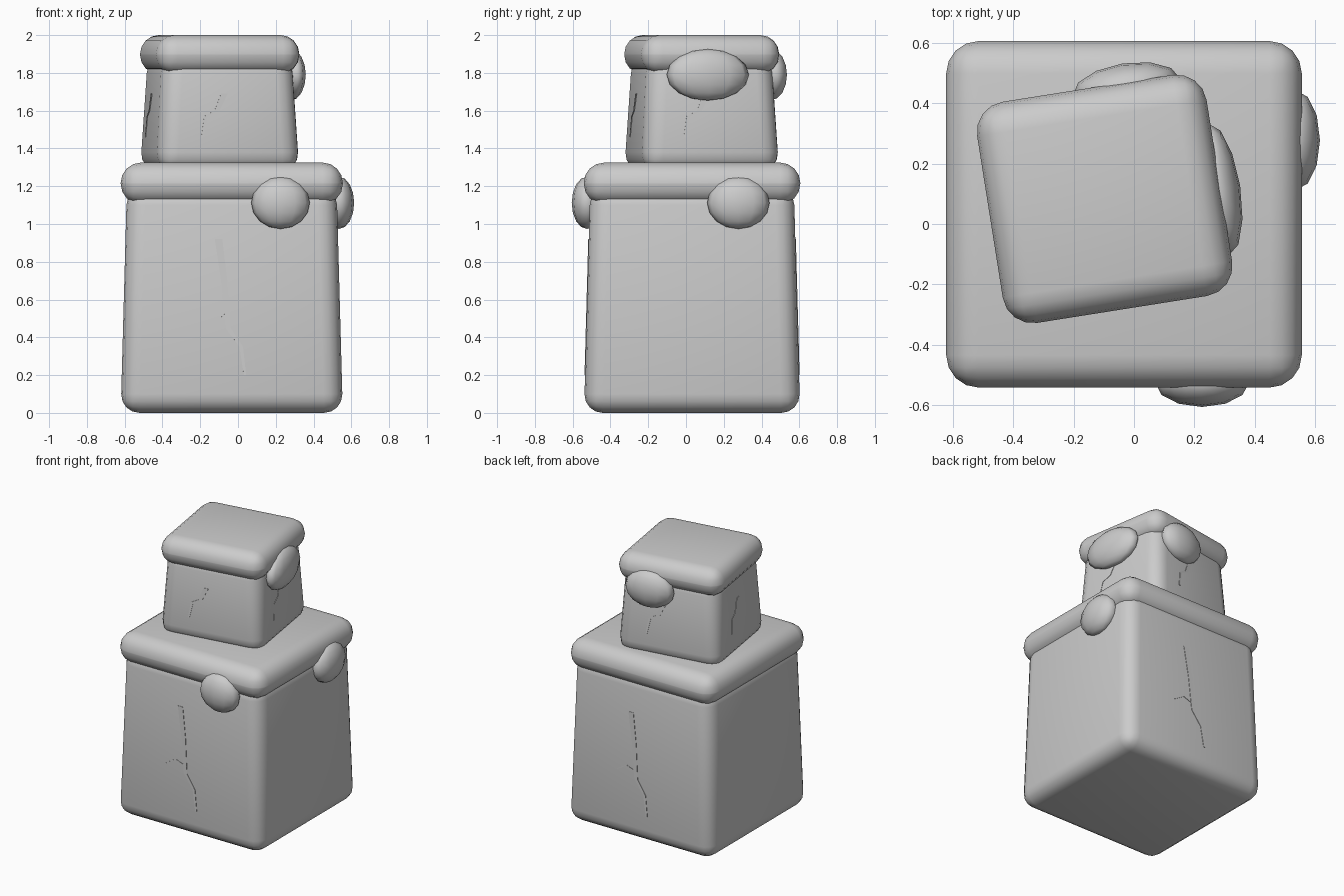
import bpy, bmesh, math
from mathutils import Matrix, Vector

default = bpy.data.objects.get("Cube")
if default:
    bpy.data.objects.remove(default, do_unlink=True)

stone = bpy.data.materials.new("grey stone")
stone.use_nodes = True
GREY = (0.6, 0.6, 0.6, 1)
stone.diffuse_color = GREY
stone.node_tree.nodes["Principled BSDF"].inputs["Base Color"].default_value = GREY

LOWER = Matrix.Translation((-0.033, 0.032, 0))
UPPER = Matrix.Translation((-0.097, 0.083, 0)) @ Matrix.Rotation(math.radians(9), 4, 'Z')


def finish(name, bm, frame, smooth=True):
    bm.normal_update()
    mesh = bpy.data.meshes.new(name)
    bm.to_mesh(mesh)
    bm.free()
    mesh.materials.append(stone)
    mesh.polygons.foreach_set("use_smooth", [smooth] * len(mesh.polygons))
    obj = bpy.data.objects.new(name, mesh)
    obj.matrix_world = frame
    bpy.context.collection.objects.link(obj)
    return obj


def block(name, frame, hx, hy, z0, z1, inset=0.0, radius=0.1):
    """Rounded box whose top is drawn in by the inset."""
    bm = bmesh.new()
    bmesh.ops.create_cube(bm, size=2)
    for v in bm.verts:
        top = v.co.z > 0
        d = inset if top else 0
        v.co = (v.co.x * (hx - d), v.co.y * (hy - d), z1 if top else z0)
    bmesh.ops.bevel(bm, geom=bm.edges[:], offset=radius, offset_type='OFFSET',
                    segments=4, profile=0.5, affect='EDGES', clamp_overlap=True)
    return finish(name, bm, frame)


def blob(name, centre, radii, angle=0):
    bm = bmesh.new()
    bmesh.ops.create_uvsphere(bm, u_segments=12, v_segments=8, radius=1)
    bmesh.ops.scale(bm, vec=radii, verts=bm.verts)
    finish(name, bm, Matrix.Translation(centre) @ Matrix.Rotation(math.radians(angle), 4, 'Z'))


def crack(name, frame, turn, path, width, depth, z0, slope):
    """Thin tapering ribbon on a leaning wall; path holds (across, height)."""
    bm = bmesh.new()
    rows = []
    for i, (u, z) in enumerate(path):
        w = width * (1 - 0.7 * i / (len(path) - 1)) / 2
        y = -(depth - slope * (z - z0)) - 0.003
        rows.append([bm.verts.new((u + s * w, y, z)) for s in (-1, 1)])
    for a, b in zip(rows, rows[1:]):
        bm.faces.new((a[0], b[0], b[1], a[1]))
    bmesh.ops.recalc_face_normals(bm, faces=bm.faces[:])
    for f in bm.faces:
        f.normal_update()
        if f.normal.y > 0:
            f.normal_flip()
    obj = finish(name, bm, frame @ Matrix.Rotation(math.radians(turn), 4, 'Z'), False)
    solid = obj.modifiers.new("thickness", 'SOLIDIFY')
    solid.thickness = 0.006


# Stacked blocks with rounded slabs on top
block("lower_block", LOWER, 0.588, 0.572, 0, 1.2, 0.033)
block("lower_slab", LOWER, 0.588, 0.573, 1.105, 1.325, 0, 0.107)
block("upper_block", UPPER, 0.384, 0.37, 1.28, 1.9, 0.037)
block("upper_slab", UPPER, 0.384, 0.37, 1.795, 2.0, 0, 0.1)

# Bulges hanging over the slab rims
blob("lower_front_bulge", (0.225, -0.525, 1.112), (0.155, 0.08, 0.138))
blob("lower_left_bulge", (0.535, 0.277, 1.112), (0.08, 0.165, 0.138))
blob("upper_left_bulge", (0.28, 0.115, 1.79), (0.072, 0.22, 0.136), 9)
blob("upper_back_bulge", (-0.025, 0.452, 1.79), (0.18, 0.08, 0.134), 9)

# Hairline cracks on the walls
long_crack = [(-0.07, 0.92), (-0.04, 0.7), (-0.02, 0.45), (0.05, 0.35), (0.07, 0.2)]
branch = [(-0.02, 0.5), (-0.1, 0.53), (-0.18, 0.48)]
for side, turn in (("front", 0), ("back", 180)):
    crack(f"lower_{side}_crack", LOWER, turn, long_crack, 0.04, 0.572, 0, 0.0275)
    crack(f"lower_{side}_crack_branch", LOWER, turn, branch, 0.02, 0.572, 0, 0.0275)
short_crack = [(-0.03, 1.69), (-0.07, 1.6), (-0.13, 1.57), (-0.15, 1.46)]
for side, turn, depth in (("front", 0, 0.37), ("left", 90, 0.384),
                          ("back", 180, 0.37), ("right", 270, 0.384)):
    crack(f"upper_{side}_crack", UPPER, turn, short_crack, 0.035, depth, 1.28, 0.06)
